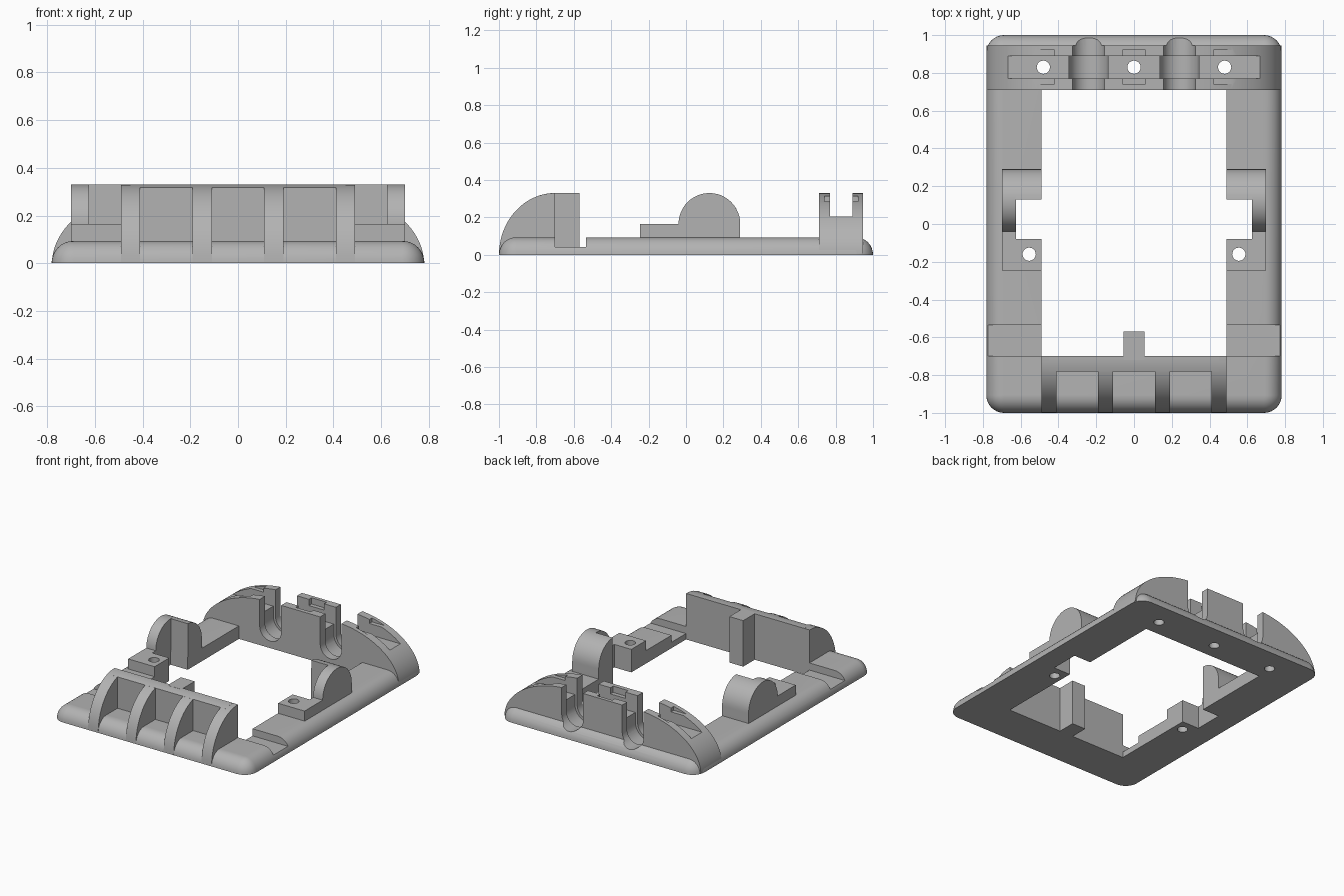
import bpy, bmesh, math

if "Cube" in bpy.data.objects:
    bpy.data.objects.remove(bpy.data.objects["Cube"], do_unlink=True)

grey = bpy.data.materials.new("plain grey")
grey.use_nodes = True
COLOUR = (0.45, 0.45, 0.45, 1)
grey.diffuse_color = COLOUR
for node in grey.node_tree.nodes:
    if node.type == 'BSDF_PRINCIPLED':
        node.inputs["Base Color"].default_value = COLOUR


def loft(name, rings):
    """Closed solid through a list of equal-length rings."""
    bm = bmesh.new()
    loops = [[bm.verts.new(p) for p in ring] for ring in rings]
    n = len(loops[0])
    for low, high in zip(loops, loops[1:]):
        for i in range(n):
            j = (i + 1) % n
            bm.faces.new((low[i], low[j], high[j], high[i]))
    bm.faces.new(loops[0])
    bm.faces.new(loops[-1])
    bmesh.ops.recalc_face_normals(bm, faces=bm.faces)
    mesh = bpy.data.meshes.new(name)
    bm.to_mesh(mesh)
    bm.free()
    mesh.materials.append(grey)
    obj = bpy.data.objects.new(name, mesh)
    bpy.context.collection.objects.link(obj)
    return obj


def prism(name, profile, axis, start, end):
    """Extrude a flat profile along X, Y or Z."""
    place = {'X': lambda u, v, w: (w, u, v),
             'Y': lambda u, v, w: (u, w, v),
             'Z': lambda u, v, w: (u, v, w)}[axis]
    return loft(name, [[place(u, v, w) for u, v in profile] for w in (start, end)])


def box(name, x0, x1, y0, y1, z0, z1):
    return prism(name, [(x0, y0), (x1, y0), (x1, y1), (x0, y1)], 'Z', z0, z1)


def arc(cu, cv, ru, rv, a0, a1, steps=16):
    angles = [math.radians(a0 + (a1 - a0) * i / steps) for i in range(steps + 1)]
    return [(cu + ru * math.cos(a), cv + rv * math.sin(a)) for a in angles]


def hole(x, y):
    return prism("hole_cutter", arc(x, y, 0.035, 0.035, 0, 345, 23), 'Z', -1, 1)


def activate(obj):
    bpy.ops.object.select_all(action='DESELECT')
    obj.select_set(True)
    bpy.context.view_layer.objects.active = obj


def cut(obj, cutters):
    activate(obj)
    for cutter in cutters:
        mod = obj.modifiers.new("cut", 'BOOLEAN')
        mod.operation = 'DIFFERENCE'
        mod.solver = 'EXACT'
        mod.object = cutter
        bpy.ops.object.modifier_apply(modifier=mod.name)
        bpy.data.objects.remove(cutter, do_unlink=True)


def cable_slots():
    """Round-bottomed slots, wider where they cross the strap channel."""
    cutters = []
    for x in (-0.24, 0.24):
        for r, y0, y1 in ((0.085, 0.6, 1.1), (0.103, 0.77, 0.89)):
            profile = arc(x, 0.135, r, r, 180, 360) + [(x + r, 0.6), (x - r, 0.6)]
            cutters.append(prism("slot_cutter", profile, 'Y', y0, y1))
    return cutters


def back_holes():
    return [hole(x, 0.83) for x in (-0.48, 0, 0.48)]


# Base frame with a rounded upper edge
ROUND = 0.09
rings = []
for step in range(9):
    t = math.radians(90 * step / 8)
    inset = ROUND * (1 - math.cos(t))
    r = 0.094 - inset
    ring = []
    for sx, sy, a in ((1, 1, 0), (-1, 1, 90), (-1, -1, 180), (1, -1, 270)):
        corner = arc(sx * 0.688, sy * 0.906, r, r, a, a + 90, 8)
        ring += [(x, y, 0.093 * math.sin(t)) for x, y in corner]
    rings.append(ring)
base = loft("base_frame", rings)
cut(base, [box("opening", -0.49, 0.49, -0.70, 0.71, -1, 1),
           box("side_notches", -0.625, 0.625, -0.08, 0.13, -1, 1),
           box("cross_groove", -1, 1, -0.70, -0.535, 0.042, 1)]
    + cable_slots() + back_holes() + [hole(s * 0.555, -0.16) for s in (-1, 1)])
parts = [base]

# Front wall: curved ribs standing in front of a plate
rib = arc(-0.70, 0, 0.30, 0.33, 180, 90) + [(-0.70, 0)]
rib = [(y, max(z, 0.005)) for y, z in rib]
for i, x in enumerate((-0.49, -0.19, 0.11, 0.41)):
    parts.append(prism(f"front_rib_{i + 1}", rib, 'X', x, x + 0.08))
plate = arc(-0.70, 0, 0.30, 0.33, 105.5, 90, 6) + [(-0.70, 0.005), (-0.78, 0.005)]
parts.append(prism("front_plate", plate, 'X', -0.45, 0.45))
parts.append(box("front_post", -0.055, 0.055, -0.72, -0.57, 0, 0.33))

# Side mounts: round cheek, inner block and drilled tab
for side, s in (("left", 1), ("right", -1)):
    cheek = arc(0.125, 0.165, 0.165, 0.165, 0, 180, 24) + [(-0.04, 0.02), (0.29, 0.02)]
    parts.append(prism(f"{side}_cheek", cheek, 'X', s * 0.625, s * 0.70))
    block = arc(0.125, 0.165, 0.165, 0.165, 0, 88, 12) + [(0.13, 0.02), (0.29, 0.02)]
    parts.append(prism(f"{side}_block", block, 'X', s * 0.49, s * 0.63))
    outline = [(0.49, -0.245), (0.70, -0.245), (0.70, -0.03),
               (0.625, -0.03), (0.625, -0.08), (0.49, -0.08)]
    tab = prism(f"{side}_tab", [(s * x, y) for x, y in outline], 'Z', 0.02, 0.165)
    cut(tab, [hole(s * 0.555, -0.16)])
    parts.append(tab)

# Back wall: low arch with strap channel, cable slots and nut pockets
arch = arc(0.255, 0, 0.525, 0.33, 1, 90, 24)
arch += [(-x, z) for x, z in reversed(arch)]
wall = prism("back_wall", arch, 'Y', 0.71, 0.945)
cut(wall, [box("channel", -1, 1, 0.77, 0.89, 0.205, 1)] + cable_slots() + back_holes()
    + [box("middle_pocket", -0.06, 0.06, 0.74, 0.92, 0.285, 1)]
    + [box("outer_pocket", s * 0.48 - 0.06, s * 0.48 + 0.06, 0.74, 0.92, 0.285, 0.315)
       for s in (-1, 1)])
parts.append(wall)

for part in parts:
    activate(part)
    bpy.ops.object.shade_smooth_by_angle(angle=math.radians(30))
